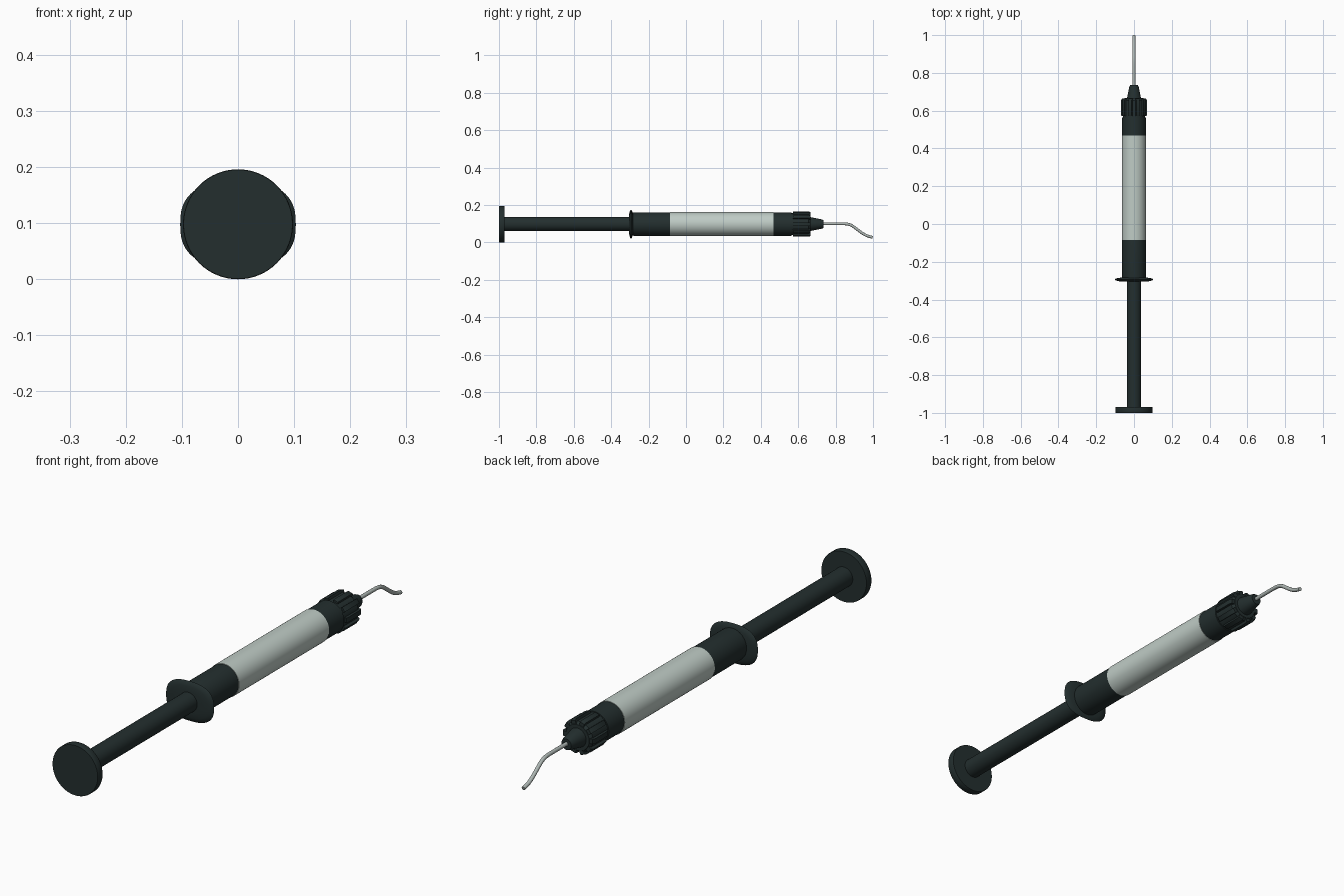
import bpy, bmesh, math
from mathutils import Vector

if "Cube" in bpy.data.objects:
    bpy.data.objects.remove(bpy.data.objects["Cube"])

AXIS_Z = 0.098


def material(name, rgb):
    m = bpy.data.materials.new(name)
    m.diffuse_color = (*rgb, 1)
    m.use_nodes = True
    m.node_tree.nodes["Principled BSDF"].inputs["Base Color"].default_value = m.diffuse_color
    return m


DARK = material("dark plastic", (0.017, 0.028, 0.028))
PALE = material("pale barrel", (0.52, 0.60, 0.56))
STEEL = material("needle metal", (0.42, 0.47, 0.45))


def finish(name, bm, mat):
    bmesh.ops.remove_doubles(bm, verts=bm.verts, dist=1e-6)
    bmesh.ops.recalc_face_normals(bm, faces=bm.faces)
    me = bpy.data.meshes.new(name)
    bm.to_mesh(me)
    bm.free()
    ob = bpy.data.objects.new(name, me)
    bpy.context.collection.objects.link(ob)
    me.materials.append(mat)
    bpy.ops.object.select_all(action='DESELECT')
    ob.select_set(True)
    bpy.context.view_layer.objects.active = ob
    bpy.ops.object.shade_smooth_by_angle(angle=math.radians(35))
    return ob


def loft(name, rings, mat, caps=True):
    """Skin a list of equal-length closed rings."""
    bm = bmesh.new()
    loops = [[bm.verts.new(p) for p in ring] for ring in rings]
    n = len(loops[0])
    for a, b in zip(loops, loops[1:]):
        for i in range(n):
            j = (i + 1) % n
            bm.faces.new((a[i], a[j], b[j], b[i]))
    if caps:
        bm.faces.new(loops[0])
        bm.faces.new(loops[-1])
    return finish(name, bm, mat)


def lathe(name, profile, mat, sides=48):
    """Turn (y, radius) points about the long axis."""
    angles = [2 * math.pi * i / sides for i in range(sides)]
    return loft(name, [[(r * math.cos(a), y, AXIS_Z + r * math.sin(a)) for a in angles]
                       for y, r in profile], mat)


# Plunger
lathe("thumb_disc", [(-1, 0.097), (-0.998, 0.098), (-0.972, 0.098), (-0.97, 0.097)], DARK, 64)
lathe("plunger_rod", [(-0.971, 0.038), (-0.27, 0.038)], DARK)

# Barrel sections
lathe("rear_sleeve", [(-0.298, 0.060), (-0.28, 0.0625), (-0.085, 0.0625)], DARK)
lathe("barrel", [(-0.085, 0.0645), (0.468, 0.0645)], PALE)
lathe("front_sleeve", [(0.468, 0.0625), (0.563, 0.0625), (0.565, 0.056)], DARK)


# Finger flange: flattened lens, wider across than tall
def flange_ring(y, s, n=64):
    ring = []
    for i in range(n):
        a = 2 * math.pi * i / n
        c, d = math.cos(a), math.sin(a)
        ring.append((s * 0.103 * math.copysign(abs(c) ** 0.77, c), y,
                     AXIS_Z + s * 0.077 * math.copysign(abs(d) ** 0.77, d)))
    return ring


loft("finger_flange", [flange_ring(-0.294 + dy, s) for dy, s in
     [(-0.011, 0.55), (-0.009, 0.78), (-0.005, 0.94), (0, 1),
      (0.005, 0.94), (0.009, 0.78), (0.011, 0.55)]], DARK)

# Screw cap core and ribs
lathe("cap_core", [(0.563, 0.059), (0.655, 0.059), (0.666, 0.05)], DARK)
bm = bmesh.new()
RIBS = 10
rib_profile = [(0.572, 0.05), (0.572, 0.066), (0.576, 0.068), (0.656, 0.068), (0.665, 0.064), (0.665, 0.045)]
for k in range(RIBS):
    a = 2 * math.pi * k / RIBS
    out = Vector((math.cos(a), 0, math.sin(a)))
    side = Vector((-math.sin(a), 0, math.cos(a))) * 0.0095
    walls = []
    for s in (-1, 1):
        walls.append([bm.verts.new(out * r + side * s + Vector((0, y, AXIS_Z))) for y, r in rib_profile])
        bm.faces.new(walls[-1])
    n = len(rib_profile)
    for i in range(n):
        j = (i + 1) % n
        bm.faces.new((walls[0][i], walls[0][j], walls[1][j], walls[1][i]))
finish("cap_ribs", bm, DARK)

# Nozzle
lathe("nozzle", [(0.66, 0.038), (0.68, 0.034), (0.725, 0.025), (0.735, 0.021)], DARK, 32)

# Bent needle: smooth path swept with a small circle
path = [(0.72, AXIS_Z + 0.002), (0.80, AXIS_Z + 0.002), (0.855, 0.099), (0.885, 0.091),
        (0.915, 0.070), (0.945, 0.048), (0.97, 0.035), (0.998, 0.027)]


def catmull(p0, p1, p2, p3, t):
    return 0.5 * (2 * p1 + (p2 - p0) * t + (2 * p0 - 5 * p1 + 4 * p2 - p3) * t * t
                  + (3 * p1 - p0 - 3 * p2 + p3) * t ** 3)


pts = [Vector((0, y, z)) for y, z in path]
ext = [2 * pts[0] - pts[1]] + pts + [2 * pts[-1] - pts[-2]]
line = [catmull(*ext[i:i + 4], t / 5) for i in range(len(pts) - 1) for t in range(5)] + [pts[-1]]
rings = []
for i, p in enumerate(line):
    d = (line[min(i + 1, len(line) - 1)] - line[max(i - 1, 0)]).normalized()
    up = Vector((0, -d.z, d.y))
    rings.append([p + 0.0075 * (Vector((math.cos(q), 0, 0)) + up * math.sin(q))
                  for q in (2 * math.pi * k / 16 for k in range(16))])
loft("needle", rings, STEEL)
